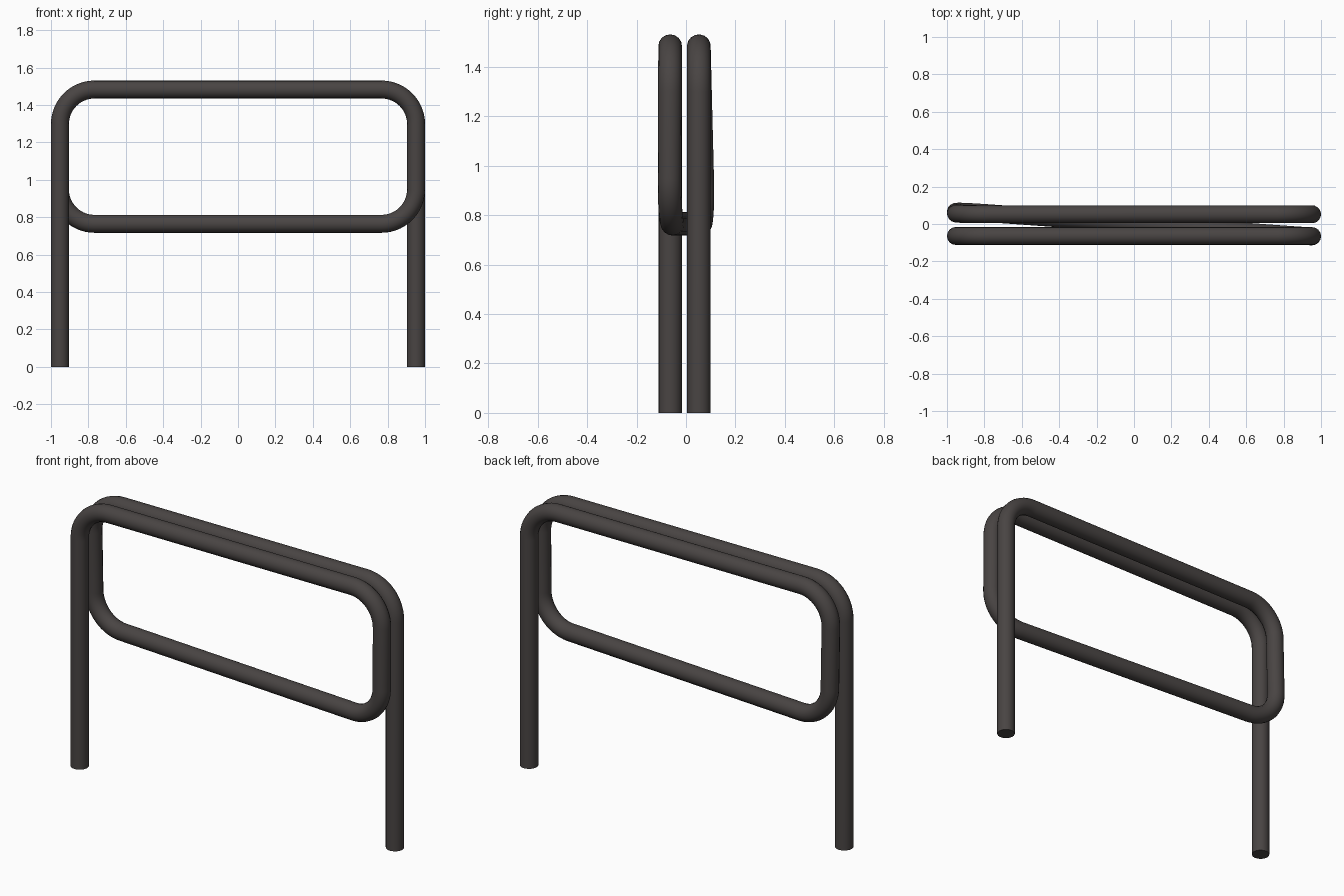
import bpy
from math import sin, cos, pi
from mathutils import Vector

cube = bpy.data.objects.get("Cube")
if cube:
    bpy.data.objects.remove(cube)

RADIUS = 0.048       # tube radius
BEND = 0.185         # bend radius on the tube centre line
SIDE = 0.952         # x of the uprights
TOP, LOW = 1.483, 0.765
FRONT, BACK = -0.064, 0.052


def rounded_path(corners, steps=14):
    """Replace each inner corner of a polyline by a circular bend."""
    path = [corners[0]]
    for before, corner, after in zip(corners, corners[1:], corners[2:]):
        a = (before - corner).normalized() * BEND
        b = (after - corner).normalized() * BEND
        for i in range(steps + 1):
            t = i / steps * pi / 2
            path.append(corner + a * (1 - sin(t)) + b * (1 - cos(t)))
    return path + [corners[-1]]


# One continuous tube: right foot, front loop, sloping low bar, back loop, left foot
corners = [Vector(p) for p in (
    (-SIDE, FRONT, 0), (-SIDE, FRONT, TOP), (SIDE, FRONT, TOP),
    (SIDE, FRONT - 0.003, LOW), (-SIDE, BACK + 0.018, LOW),
    (-SIDE, BACK, TOP), (SIDE, BACK, TOP), (SIDE, BACK, 0))]
points = rounded_path(corners)

curve = bpy.data.curves.new("bent_tube_rack", "CURVE")
curve.dimensions = "3D"
curve.bevel_depth = RADIUS
curve.bevel_resolution = 6
curve.use_fill_caps = True
spline = curve.splines.new("POLY")
spline.points.add(len(points) - 1)
for point, co in zip(spline.points, points):
    point.co = (*co, 1)

rack = bpy.data.objects.new("bent_tube_rack", curve)
bpy.context.collection.objects.link(rack)

# Dark metal finish
metal = bpy.data.materials.new("dark_brown_metal")
metal.use_nodes = True
colour = (0.066, 0.058, 0.056, 1)
metal.diffuse_color = colour
metal.node_tree.nodes["Principled BSDF"].inputs["Base Color"].default_value = colour
curve.materials.append(metal)

# Turn the tube into a mesh with smooth walls and sharp foot edges
bpy.ops.object.select_all(action="DESELECT")
rack.select_set(True)
bpy.context.view_layer.objects.active = rack
bpy.ops.object.convert(target="MESH")
bpy.ops.object.shade_smooth_by_angle()
